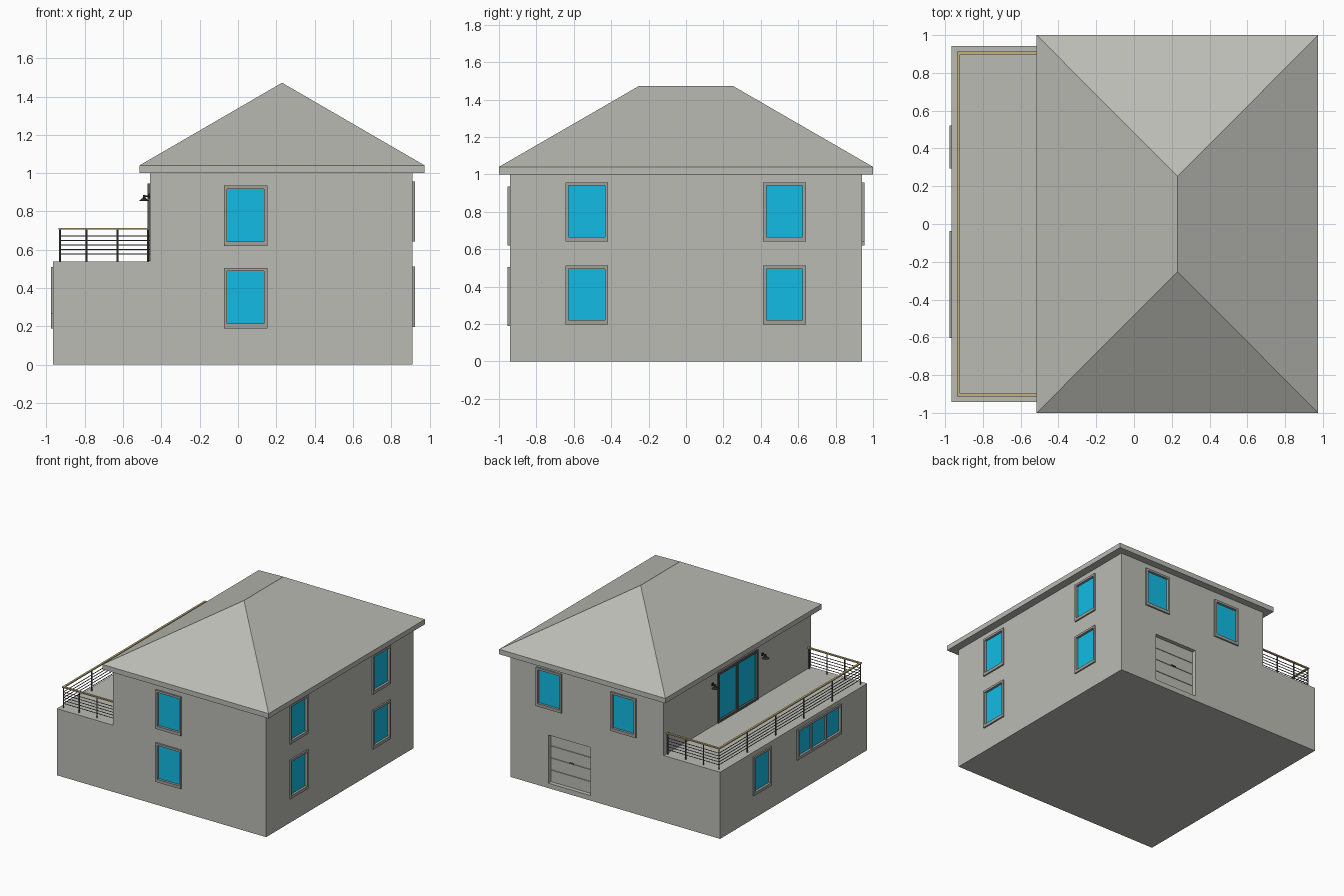
import bpy, bmesh
from math import pi
from mathutils import Vector, Matrix

if "Cube" in bpy.data.objects:
    bpy.data.objects.remove(bpy.data.objects["Cube"])

def material(name, r, g, b):
    m = bpy.data.materials.new(name)
    m.diffuse_color = (r, g, b, 1)
    m.use_nodes = True
    m.node_tree.nodes["Principled BSDF"].inputs["Base Color"].default_value = m.diffuse_color
    return m

WALL = material("warm grey", 0.50, 0.50, 0.46)
FRAME = material("frame grey", 0.36, 0.355, 0.33)
DARK = material("dark frame", 0.10, 0.10, 0.10)
GLASS = material("blue glass", 0.006, 0.50, 0.78)
METAL = material("railing metal", 0.09, 0.09, 0.10)
GOLD = material("tan handrail", 0.55, 0.44, 0.20)
BLACK = material("lamp black", 0.02, 0.02, 0.02)

def finish(name, bm, mat):
    bmesh.ops.recalc_face_normals(bm, faces=bm.faces[:])
    me = bpy.data.meshes.new(name)
    bm.to_mesh(me)
    bm.free()
    ob = bpy.data.objects.new(name, me)
    bpy.context.collection.objects.link(ob)
    if mat:
        me.materials.append(mat)
    return ob

def boxes(name, pairs, mat):
    """One object made from boxes given by two opposite corners."""
    bm = bmesh.new()
    for a, b in pairs:
        a, b = Vector(a), Vector(b)
        size = Vector([abs(v) for v in b - a])
        bmesh.ops.create_cube(bm, size=1, matrix=Matrix.Translation((a + b) / 2) @ Matrix.Diagonal((*size, 1)))
    return finish(name, bm, mat)

def rods(name, items, mat, sides=8):
    """One object made from (start, end, radius, end radius) rods."""
    bm = bmesh.new()
    for a, b, r1, r2 in items:
        a, b = Vector(a), Vector(b)
        d = b - a
        rot = d.to_track_quat('Z', 'Y').to_matrix().to_4x4()
        bmesh.ops.create_cone(bm, cap_ends=True, segments=sides, radius1=r1, radius2=r2,
                              depth=d.length, matrix=Matrix.Translation((a + b) / 2) @ rot)
    return finish(name, bm, mat)

# Walls: stepped profile (house body plus terrace block) extruded front to back
X0, X1, STEP, Y, TERR = -0.965, 0.912, -0.46, 0.942, 0.54
bm = bmesh.new()
prof = [(X0, 0), (X1, 0), (X1, 1.01), (STEP, 1.01), (STEP, TERR), (X0, TERR)]
f = bm.faces.new([bm.verts.new((x, -Y, z)) for x, z in prof])
ext = bmesh.ops.extrude_face_region(bm, geom=[f])
bmesh.ops.translate(bm, vec=(0, 2 * Y, 0), verts=[v for v in ext["geom"] if isinstance(v, bmesh.types.BMVert)])
walls = finish("walls", bm, WALL)

# Hip roof with a vertical fascia
bm = bmesh.new()
RX0, RX1 = -0.515, 0.975
corners = [(RX0, -1), (RX1, -1), (RX1, 1), (RX0, 1)]
lo = [bm.verts.new((x, y, 1.0)) for x, y in corners]
hi = [bm.verts.new((x, y, 1.04)) for x, y in corners]
ra, rb = bm.verts.new((0.23, -0.252, 1.472)), bm.verts.new((0.23, 0.252, 1.472))
bm.faces.new(lo)
for i in range(4):
    j = (i + 1) % 4
    bm.faces.new((lo[i], lo[j], hi[j], hi[i]))
for face in ((hi[0], hi[1], ra), (hi[1], hi[2], rb, ra), (hi[2], hi[3], rb), (hi[3], hi[0], ra, rb)):
    bm.faces.new(face)
finish("hip_roof", bm, WALL)

# Wall sides: map (along wall, outward, height) to world
SIDES = {
    "front": lambda u, n, z: (u, -Y - n, z),
    "back": lambda u, n, z: (u, Y + n, z),
    "right": lambda u, n, z: (X1 + n, u, z),
    "left": lambda u, n, z: (X0 - n, u, z),
    "terrace": lambda u, n, z: (STEP - n, u, z),
}
cuts = []

def opening(name, side, u0, u1, z0, z1, panes=1, mat=FRAME, sill=0.024):
    """Framed, glazed opening; also records the hole to cut in the wall."""
    p, w, out, back = SIDES[side], 0.017, 0.012, -0.015
    e = 0.006
    cuts.append((p(u0 + e, back, z0 + e), p(u1 - e, 0.05, z1 - e)))
    bars = [(p(u0, back, z0), p(u1, out, z0 + sill)), (p(u0, back, z1 - w), p(u1, out, z1)),
            (p(u0, back, z0 + sill), p(u0 + w, out, z1 - w)),
            (p(u1 - w, back, z0 + sill), p(u1, out, z1 - w))]
    for k in range(1, panes):
        c = u0 + (u1 - u0) * k / panes
        bars.append((p(c - 0.009, back, z0 + sill), p(c + 0.009, 0.004, z1 - w)))
    boxes(name + "_frame", bars, mat)
    boxes(name + "_glass", [(p(u0 + w / 2, back, z0 + w / 2), p(u1 - w / 2, back + 0.008, z1 - w / 2))], GLASS)

# Single windows: side, centre along the wall, bottom height
for i, (side, c, z) in enumerate([
        ("front", 0.04, 0.19), ("front", 0.04, 0.62),
        ("right", -0.53, 0.197), ("right", -0.53, 0.642),
        ("right", 0.527, 0.197), ("right", 0.527, 0.642),
        ("back", 0.565, 0.642), ("back", -0.102, 0.62), ("left", 0.408, 0.19)]):
    opening(f"{side}_window_{i}", side, c - 0.114, c + 0.114, z, z + 0.315)
# Triple window and sliding terrace door
opening("triple_window", "left", -0.603, -0.038, 0.265, 0.51, panes=3)
opening("sliding_door", "terrace", -0.256, 0.256, TERR + 0.002, 0.945, panes=2, mat=DARK, sill=0.017)

# Recessed back door with horizontal boards
p = SIDES["back"]
D0, D1, DZ0, DZ1 = 0.195, 0.575, 0.04, 0.43
cuts.append((p(D0, -0.04, DZ0), p(D1, 0.05, DZ1)))
h = (DZ1 - DZ0) / 4
boxes("back_door_boards", [(p(D0 + 0.002, -0.042, DZ0 + k * h + 0.002), p(D1 - 0.002, -0.03, DZ0 + (k + 1) * h - 0.002))
                           for k in range(4)], WALL)
boxes("back_door_handle", [(p(0.365, -0.03, 0.235), p(0.405, -0.022, 0.243))], DARK)

# Cut the openings out of the walls
cutter = boxes("opening_cutter", cuts, None)
cutter.hide_render = True
mod = walls.modifiers.new("openings", 'BOOLEAN')
mod.operation, mod.solver, mod.object = 'DIFFERENCE', 'EXACT', cutter
bpy.context.view_layer.objects.active = walls
bpy.ops.object.modifier_apply(modifier=mod.name)
bpy.data.objects.remove(cutter)

# Terrace railing: posts, five thin bars, flat handrail
RX, RY, RZ = -0.93, 0.905, 0.71
posts = [(RX, -RY + 2 * RY * k / 5) for k in range(6)]
posts += [(x, s * RY) for x in (-0.79, -0.63, -0.47) for s in (-1, 1)]
rods("railing_posts", [((x, y, TERR), (x, y, RZ - 0.004), 0.005, 0.005) for x, y in posts], METAL)
bars = []
for k in range(5):
    z = 0.577 + 0.0235 * k
    bars.append(((RX, -RY, z), (RX, RY, z), 0.003, 0.003))
    bars += [((RX, s * RY, z), (STEP, s * RY, z), 0.003, 0.003) for s in (-1, 1)]
rods("railing_bars", bars, METAL, 6)
t = 0.008
boxes("handrail", [((RX - t, -RY - t, RZ - 0.005), (RX + t, RY + t, RZ + 0.004))] +
      [((RX + t, s * RY - t, RZ - 0.005), (STEP, s * RY + t, RZ + 0.004)) for s in (-1, 1)], GOLD)

# Wall lamps either side of the sliding door
for side, y in (("left", -0.32), ("right", 0.32)):
    rods(f"wall_lamp_{side}", [
        ((STEP, y, 0.88), (STEP - 0.006, y, 0.88), 0.013, 0.013),
        ((STEP, y, 0.88), (STEP - 0.03, y, 0.88), 0.004, 0.004),
        ((STEP - 0.03, y, 0.885), (STEP - 0.03, y, 0.868), 0.006, 0.008),
        ((STEP - 0.03, y, 0.855), (STEP - 0.03, y, 0.870), 0.027, 0.008)], BLACK, 12)
